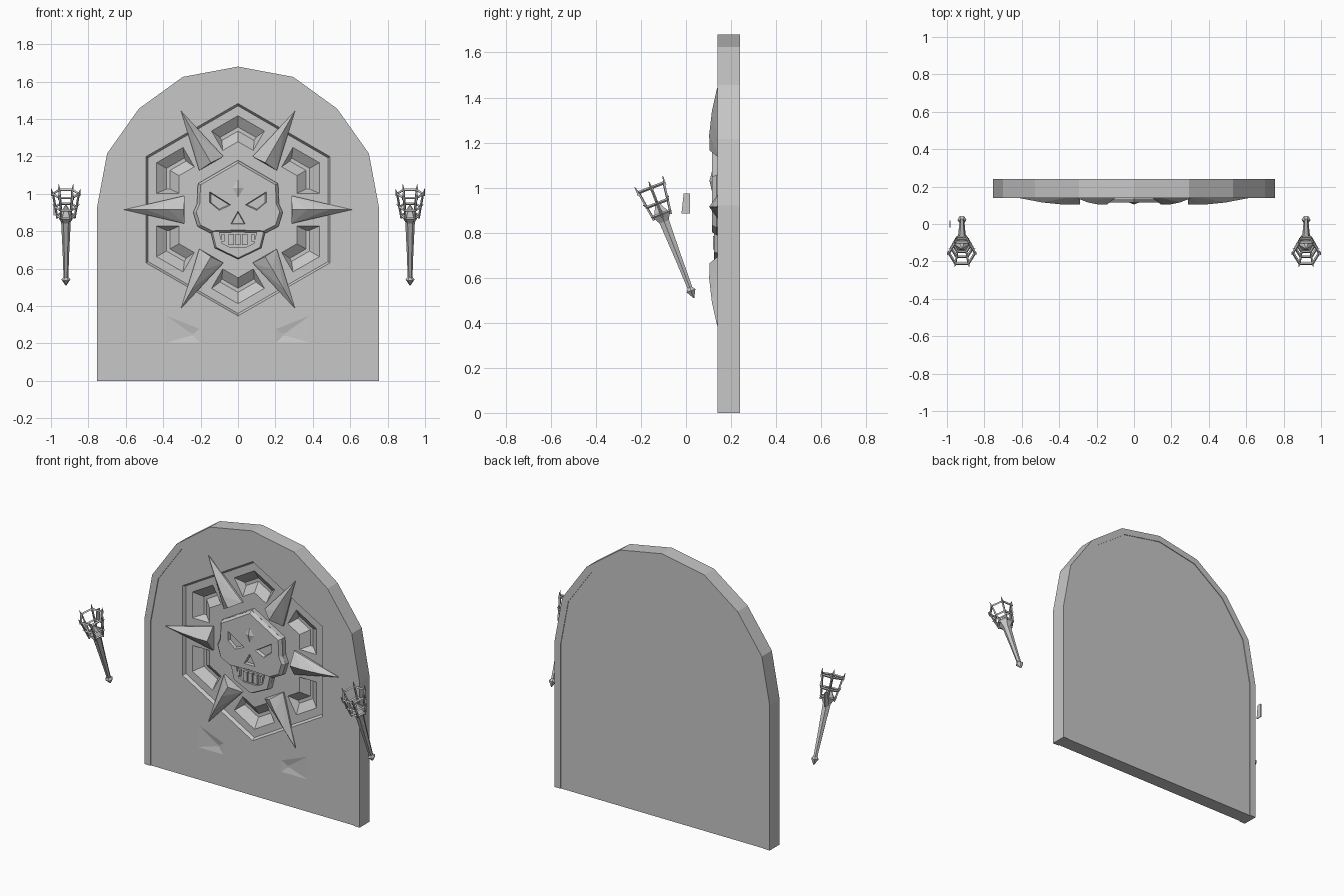
import bpy, bmesh, math
from mathutils import Matrix, Vector

if "Cube" in bpy.data.objects:
    bpy.data.objects.remove(bpy.data.objects["Cube"])

stone = bpy.data.materials.new("grey_stone")
stone.diffuse_color = (0.57, 0.57, 0.57, 1)
stone.use_nodes = True
stone.node_tree.nodes["Principled BSDF"].inputs["Base Color"].default_value = stone.diffuse_color
CZ = 0.915  # height of the emblem centre


def finish(name, bm):
    bmesh.ops.recalc_face_normals(bm, faces=bm.faces)
    me = bpy.data.meshes.new(name)
    bm.to_mesh(me)
    bm.free()
    me.materials.append(stone)
    ob = bpy.data.objects.new(name, me)
    bpy.context.collection.objects.link(ob)
    return ob


def loft(name, front, y0, back, y1):
    """Solid between two (x, z) outlines at depths y0 and y1."""
    bm = bmesh.new()
    a = [bm.verts.new((x, y0, z)) for x, z in front]
    b = [bm.verts.new((x, y1, z)) for x, z in back]
    bm.faces.new(a)
    bm.faces.new(b)
    n = len(a)
    for i in range(n):
        j = (i + 1) % n
        bm.faces.new((a[i], a[j], b[j], b[i]))
    return finish(name, bm)


def hull(name, pts):
    bm = bmesh.new()
    vs = [bm.verts.new(p) for p in pts]
    bmesh.ops.convex_hull(bm, input=vs)
    return finish(name, bm)


def cut(target, cutter):
    cutter.hide_render = True
    m = target.modifiers.new("cut", 'BOOLEAN')
    m.operation = 'DIFFERENCE'
    m.solver = 'EXACT'
    m.object = cutter
    bpy.context.view_layer.objects.active = target
    bpy.ops.object.modifier_apply(modifier=m.name)
    bpy.data.objects.remove(cutter)


def mirrored(half):
    """Right half outline from top to bottom -> full closed outline."""
    return half + [(-x, z) for x, z in reversed(half) if abs(x) > 1e-6]


def scaled(poly, s, cz):
    return [(x * s, cz + (z - cz) * s) for x, z in poly]


def direction(deg):
    return Vector((math.cos(math.radians(deg)), math.sin(math.radians(deg))))


def hexagon(r):
    return [(r * direction(90 + 60 * k).x, CZ + r * direction(90 + 60 * k).y) for k in range(6)]


# Slab: arched frame around a slightly sunken panel
arch = [(0, 1.68), (0.295, 1.625), (0.53, 1.455), (0.70, 1.215), (0.755, 0.92), (0.755, 0)]
inner = [(0, 1.64), (0.275, 1.588), (0.495, 1.43), (0.658, 1.2), (0.712, 0.915), (0.712, 0)]
outer_path = [(-x, z) for x, z in reversed(arch[1:])] + arch
inner_path = [(-x, z) for x, z in reversed(inner[1:])] + inner
ring = outer_path + inner_path[::-1]
loft("arch_frame", ring, 0.14, ring, 0.24)
panel = loft("slab_panel", mirrored(inner), 0.146, mirrored(inner), 0.236)

# Sunken hexagon
cut(panel, loft("hexagon_cutter", hexagon(0.572), 0.14, hexagon(0.555), 0.165))


# Bent pockets at the hexagon corners
def pocket(a, r_out, r_in, gap):
    def pts(r):
        c = direction(a) * r
        out = []
        for s in (-30, 30):
            m = direction(a + s) * r * math.cos(math.pi / 6)
            out.append(m + (c - m).normalized() * gap)
        return [out[0], c, out[1]]
    return [(p.x, p.y + CZ) for p in pts(r_out) + pts(r_in)[::-1]]


for k in range(6):
    a = 90 + 60 * k
    cut(panel, loft("pocket_cutter", pocket(a, 0.51, 0.357, 0.085), 0.16,
                    pocket(a, 0.442, 0.42, 0.11), 0.205))

# Shallow dents low on the slab
for s in (-1, 1):
    big = [(s * 0.2, 0.28), (s * 0.4, 0.36), (s * 0.4, 0.2), (s * 0.2, 0.2)]
    small = [(s * 0.24, 0.25), (s * 0.26, 0.26), (s * 0.26, 0.24), (s * 0.24, 0.24)]
    cut(panel, loft("dent_cutter", big, 0.145, small, 0.154))

# Six spikes with a curved ridge
for k in range(6):
    u = direction(60 * k)
    v = Vector((-u.y, u.x))
    local = [(0.285, 0.075, 0.168), (0.285, -0.075, 0.168), (0.29, 0, 0.104), (0.37, 0, 0.103),
             (0.49, 0, 0.115), (0.61, 0, 0.138), (0.285, 0.075, 0.155), (0.285, -0.075, 0.155),
             (0.6, 0, 0.15)]
    pts = []
    for r, w, y in local:
        p = u * r + v * w
        pts.append((p.x, y, CZ + p.y))
    hull("emblem_spike", pts)

# Skull: jaw, then bevelled face plate
jaw = mirrored([(0.08, 0.84), (0.15, 0.81), (0.125, 0.71), (0, 0.65)])
loft("jaw_base", jaw, 0.14, jaw, 0.17)
jaw_front = loft("jaw", scaled(jaw, 0.93, 0.75), 0.125, jaw, 0.141)
mouth = mirrored([(0.1, 0.80), (0.085, 0.735), (0.045, 0.715)])
cut(jaw_front, loft("mouth_cutter", mouth, 0.11, mouth, 0.1385))

face = mirrored([(0, 1.18), (0.215, 1.055), (0.22, 0.945), (0.24, 0.90), (0.217, 0.825),
                 (0.15, 0.79), (0.0, 0.795)])
loft("skull_rim", face, 0.135, face, 0.17)
skull = loft("skull_face", scaled(face, 0.93, 0.96), 0.116, face, 0.136)
for s in (-1, 1):
    eye = [(s * 0.155, 1.015), (s * 0.155, 0.955), (s * 0.1, 0.91), (s * 0.035, 0.94)]
    ctr = (s * 0.105, 0.95)
    deep = [(ctr[0] + (x - ctr[0]) * 0.8, ctr[1] + (z - ctr[1]) * 0.8) for x, z in eye]
    cut(skull, loft("eye_cutter", eye, 0.11, deep, 0.134))
nose = [(0, 0.91), (0.04, 0.838), (-0.04, 0.838)]
cut(skull, loft("nose_cutter", nose, 0.11, scaled(nose, 0.8, 0.86), 0.134))
hull("forehead_gem", [(0, 0.12, 1.09), (0, 0.12, 0.965), (0.04, 0.12, 1.03), (-0.04, 0.12, 1.03),
                      (0, 0.104, 1.03)])
for x in (-0.08, -0.036, 0, 0.036, 0.08):
    w, zb = (0.008, 0.745) if abs(x) > 0.05 else (0.014, 0.725)
    tooth = [(x - w, 0.785), (x + w, 0.785), (x + w, zb), (x - w, zb)]
    loft("tooth", tooth, 0.12, tooth, 0.14)


# Torches: tapered handle, cup and hexagonal cage
def cone(bm, s0, s1, r0, r1, n=6):
    bmesh.ops.create_cone(bm, cap_ends=True, segments=n, radius1=r0, radius2=r1, depth=s1 - s0,
                          matrix=Matrix.Translation((0, 0, (s0 + s1) / 2)) @ Matrix.Rotation(math.pi / 2, 4, 'Z'))


def bar(bm, p, q, r0, r1):
    p, q = Vector(p), Vector(q)
    rot = (q - p).to_track_quat('Z', 'Y').to_matrix().to_4x4()
    bmesh.ops.create_cone(bm, cap_ends=True, segments=4, radius1=r0, radius2=r1,
                          depth=(q - p).length, matrix=Matrix.Translation((p + q) / 2) @ rot)


def corner(k, r, s):
    d = direction(60 * k) * r
    return (d.x, d.y, s)


def torch(name, x):
    bm = bmesh.new()
    cone(bm, 0, 0.035, 0.002, 0.024)
    cone(bm, 0.035, 0.05, 0.024, 0.012)
    cone(bm, 0.05, 0.2, 0.013, 0.018)
    cone(bm, 0.2, 0.37, 0.018, 0.026)
    cone(bm, 0.36, 0.4, 0.024, 0.046)
    cone(bm, 0.4, 0.46, 0.04, 0.004)
    for k in range(6):
        for s, r in ((0.4, 0.048), (0.45, 0.058), (0.525, 0.07)):
            bar(bm, corner(k, r, s), corner(k + 1, r, s), 0.007, 0.007)
        bar(bm, corner(k, 0.046, 0.385), corner(k, 0.07, 0.53), 0.006, 0.006)
        bar(bm, corner(k, 0.07, 0.515), corner(k, 0.078, 0.555), 0.009, 0.001)
        bar(bm, corner(k, 0.05, 0.45), corner(k, 0.072, 0.465), 0.008, 0.001)
    ob = finish(name, bm)
    ob.matrix_world = Matrix.Translation((x, 0.035, 0.51)) @ Matrix.Rotation(0.37, 4, 'X')


torch("left_torch", -0.92)
torch("right_torch", 0.92)

# Small loose plate beside the left torch
hull("side_plate", [(x, y, z) for x in (-0.987, -0.982)
                    for y, z in ((-0.02, 0.885), (0.018, 0.885), (0.018, 0.975), (-0.01, 0.975))])
